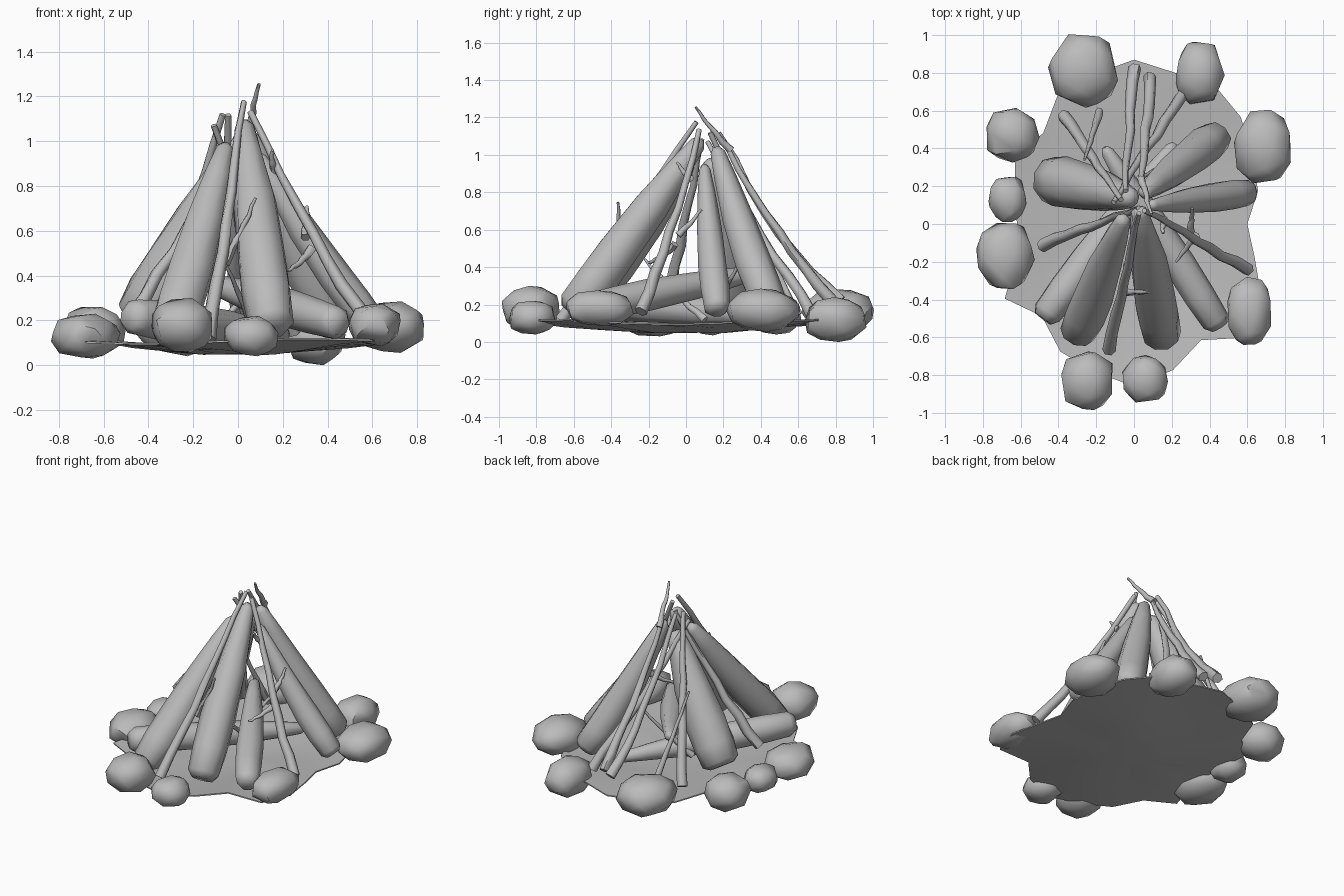
import bpy, bmesh, math, random
from mathutils import Vector

random.seed(7)
if "Cube" in bpy.data.objects:
    bpy.data.objects.remove(bpy.data.objects["Cube"], do_unlink=True)

colour = (0.5, 0.5, 0.5, 1)
grey = bpy.data.materials.new("plain_grey")
grey.use_nodes = True
grey.diffuse_color = colour
grey.node_tree.nodes["Principled BSDF"].inputs["Base Color"].default_value = colour


def at(x, y, z):
    """Position given in hundredths of a unit."""
    return Vector((x, y, z)) / 100


def finish(bm, name, angle):
    """Turn a bmesh into a named, shaded object."""
    bmesh.ops.recalc_face_normals(bm, faces=bm.faces)
    mesh = bpy.data.meshes.new(name)
    bm.to_mesh(mesh)
    bm.free()
    mesh.materials.append(grey)
    obj = bpy.data.objects.new(name, mesh)
    bpy.context.collection.objects.link(obj)
    bpy.ops.object.select_all(action='DESELECT')
    obj.select_set(True)
    bpy.context.view_layer.objects.active = obj
    bpy.ops.object.shade_smooth_by_angle(angle=math.radians(angle))


def bridge(bm, lower, upper):
    """Join two rings of equal length with quads."""
    for k in range(len(lower)):
        bm.faces.new((lower[k - 1], lower[k], upper[k], upper[k - 1]))


def tube(name, path, radii, sides, wobble):
    """Sweep a tapering polygon along a path and cap both ends."""
    side = (path[-1] - path[0]).orthogonal()
    bm = bmesh.new()
    rings = []
    for i, (point, radius) in enumerate(zip(path, radii)):
        tangent = (path[min(i + 1, len(path) - 1)] - path[max(i - 1, 0)]).normalized()
        u = (side - tangent * side.dot(tangent)).normalized()
        v = tangent.cross(u)
        ring = []
        for k in range(sides):
            a = math.tau * k / sides
            r = radius * random.uniform(1 - wobble, 1 + wobble)
            ring.append(bm.verts.new(point + (u * math.cos(a) + v * math.sin(a)) * r))
        rings.append(ring)
    for lower, upper in zip(rings, rings[1:]):
        bridge(bm, lower, upper)
    bm.faces.new(rings[0])
    bm.faces.new(rings[-1])
    finish(bm, name, 65)


def sagging(foot, top, t, sag):
    """Point on a line that droops in the middle."""
    return foot.lerp(top, t) - Vector((0, 0, sag * math.sin(math.pi * t)))


def log(name, foot, top, radius, sag):
    """Fat log with a rounded foot and a narrower, blunt tip."""
    profile = [(-0.1, 0.6), (-0.06, 0.9), (0.1, 1), (0.3, 1),
               (0.6, 0.85), (0.85, 0.6), (1, 0.4), (1.03, 0.2)]
    tube(name, [sagging(foot, top, t, sag) for t, r in profile],
         [radius * r for t, r in profile], 9, 0.05)


def twig(name, foot, top, thick, thin, sag):
    """Thin stick that sags in the middle and wavers a little."""
    steps = 8
    path, radii = [], []
    for i in range(steps + 1):
        t = i / steps
        waver = Vector([random.uniform(-1, 1) for axis in "xyz"]) * thick / 5
        path.append(sagging(foot, top, t, sag) + waver)
        radii.append(thick + (thin - thick) * t)
    tube(name, path, radii, 6, 0.08)


def stone(name, centre, size):
    """Chunky convex stone that fills a box of the given size."""
    bm = bmesh.new()
    count = 30
    golden = math.pi * (3 - math.sqrt(5))
    for i in range(count):
        z = 1 - 2 * (i + 0.5) / count
        a = i * golden + random.uniform(-0.25, 0.25)
        r = math.sqrt(1 - z * z)
        corner = (r * math.cos(a), r * math.sin(a), z)
        bm.verts.new([math.copysign(abs(c) ** 0.9, c) * random.uniform(0.93, 1.03)
                      for c in corner])
    hull = bmesh.ops.convex_hull(bm, input=bm.verts)
    inside = [g for g in hull["geom_interior"] if isinstance(g, bmesh.types.BMVert)]
    bmesh.ops.delete(bm, geom=inside, context='VERTS')
    for axis in range(3):
        low = min(v.co[axis] for v in bm.verts)
        high = max(v.co[axis] for v in bm.verts)
        for v in bm.verts:
            part = (v.co[axis] - low) / (high - low) - 0.5
            v.co[axis] = centre[axis] + part * size[axis]
    finish(bm, name, 45)


# Ring of stones: centre, then size
stones = {
    "back_right": (-27, 81, 16, 37, 39, 24), "back_left": (35, 80, 12, 26, 33, 24),
    "left": (68, 41, 17, 30, 39, 23), "front_left": (61, -46, 18, 23, 36, 19),
    "front": (6, -82, 13, 24, 25, 18), "front_right": (-25, -83, 18, 27, 31, 24),
    "right": (-68, -17, 13, 31, 35, 20), "small_right": (-67, 13, 12, 20, 24, 17),
    "far_right": (-64, 47, 15, 28, 29, 22),
}
for place, box in stones.items():
    stone("stone_" + place, at(*box[:3]), at(*box[3:]))

# Thin, ragged ground sheet, dished to the middle: edge radius at even angles
reach = (60, 68, 72, 80, 85, 83, 87, 82, 80, 68, 73, 65,
         62, 64, 79, 69, 78, 81, 86, 80, 71, 85, 78, 66)
bm = bmesh.new()
edges = []
for side in (0, 1):
    rings = []
    for f in (1, 0.75, 0.5, 0.25):
        ring = []
        for k, r in enumerate(reach):
            a = math.tau * k / len(reach)
            ripple = 0.012 * f * math.sin(3 * a + 5 * f)
            z = 0.04 + 0.07 * f + ripple - side * 0.008
            ring.append(bm.verts.new((r * f * math.cos(a) / 100, r * f * math.sin(a) / 100, z)))
        rings.append(ring)
    for outer, inner in zip(rings, rings[1:]):
        bridge(bm, outer, inner)
    bm.faces.new(rings[-1])
    edges.append(rings[0])
bridge(bm, *edges)
finish(bm, "ground_sheet", 50)

# Standing logs, then two that lie low and cross inside
log("log_front_right", at(-28, -54, 20), at(-6, 2, 96), 0.106, 0.02)
log("log_front_left", at(14, -55, 24), at(3, 6, 106), 0.112, 0)
log("log_left", at(57, 16, 22), at(10, 10, 92), 0.078, 0.04)
log("log_back_left", at(41, 44, 22), at(6, 17, 101), 0.1, 0.04)
log("log_right", at(-41, 23, 25), at(-2, 14, 95), 0.135, 0.03)
log("low_log_left", at(40, -46, 20), at(-14, 38, 37), 0.085, 0)
log("low_log_right", at(-42, -42, 21), at(20, 40, 14), 0.09, 0)

# Long twigs leaning on the peak: foot, top, then sag
leaning = {
    "right": (-48, -11, 20, 3, 9, 108, 2), "left": (60, -24, 16, 6, 7, 113, 6),
    "front": (-13, -66, 12, 2, 5, 118, 1), "back": (0, 83, 22, -5, 18, 112, 10),
    "back_middle": (9, 78, 22, 4, 21, 106, 6), "back_left": (25, 68, 15, -11, 12, 107, 4),
    "back_right": (-37, 57, 15, -7, 13, 112, 3),
}
for place, ends in leaning.items():
    twig("twig_" + place, at(*ends[:3]), at(*ends[3:6]), 0.035, 0.014, ends[6] / 100)

# Short offshoots and stray sticks: foot, then tip
offshoots = {
    "peak": (4, 24, 102, 9, 5, 126), "front": (-6, -36, 45, 8, -36, 75),
    "left_upper": (30, -4, 57, 31, 8, 71), "left_lower": (33, -6, 52, 22, -20, 42),
    "left_peak": (16, 3, 87, 15, -5, 96), "right": (-18, 60, 14, -26, 34, 70),
    "inner_front": (10, 10, 12, -5, -22, 44), "inner_back": (-12, 10, 12, 12, 30, 45),
}
for place, ends in offshoots.items():
    twig("offshoot_" + place, at(*ends[:3]), at(*ends[3:]), 0.022, 0.007, 0.01)
